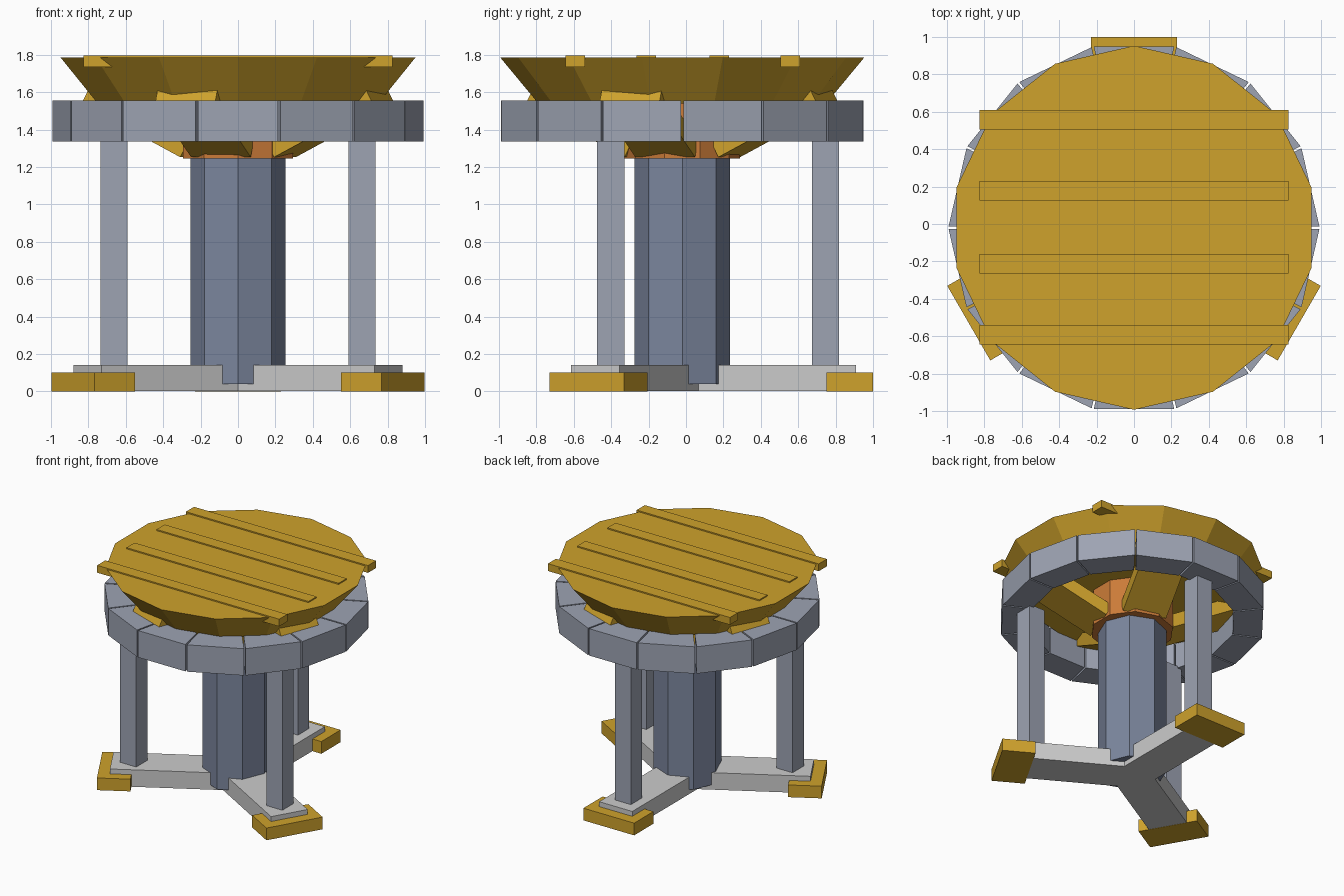
import bpy, bmesh
from math import radians, cos, sin, tan, pi
from mathutils import Matrix, Vector

if "Cube" in bpy.data.objects:
    bpy.data.objects.remove(bpy.data.objects["Cube"])

CY = -0.02  # centre of the radial layout


def material(name, rgb):
    m = bpy.data.materials.new(name)
    m.diffuse_color = (*rgb, 1)
    m.use_nodes = True
    m.node_tree.nodes["Principled BSDF"].inputs["Base Color"].default_value = m.diffuse_color
    return m


GOLD = material("gold_paint", (0.62, 0.36, 0.025))
ORANGE = material("orange_paint", (0.60, 0.20, 0.04))
STEEL = material("blue_steel", (0.20, 0.24, 0.34))
STONE = material("pale_steel", (0.34, 0.37, 0.45))


def finish(name, bm, mat):
    bmesh.ops.recalc_face_normals(bm, faces=bm.faces)
    me = bpy.data.meshes.new(name)
    bm.to_mesh(me)
    bm.free()
    ob = bpy.data.objects.new(name, me)
    bpy.context.collection.objects.link(ob)
    if mat:
        me.materials.append(mat)
    return ob


def box(name, center, size, mat=None, angle=0, pitch=0):
    """Box placed along +x, pitched upward, then turned about the centre axis."""
    bm = bmesh.new()
    bmesh.ops.create_cube(bm, size=1, matrix=Matrix.Diagonal((*size, 1)))
    bm.transform(Matrix.Translation((0, CY, 0)) @ Matrix.Rotation(radians(angle), 4, 'Z')
                 @ Matrix.Translation(center) @ Matrix.Rotation(-radians(pitch), 4, 'Y'))
    return finish(name, bm, mat)


def prism(name, sides, r0, r1, z0, z1, mat, start):
    bm = bmesh.new()
    rings = []
    for r, z in ((r0, z0), (r1, z1)):
        rings.append([bm.verts.new((r * cos(start + i * 2 * pi / sides),
                                    CY + r * sin(start + i * 2 * pi / sides), z))
                      for i in range(sides)])
    for i in range(sides):
        j = (i + 1) % sides
        bm.faces.new((rings[0][i], rings[0][j], rings[1][j], rings[1][i]))
    bm.faces.new(rings[0])
    bm.faces.new(rings[1])
    return finish(name, bm, mat)


# Three-armed base with end feet and upright legs
for i, a in enumerate((90, 210, 330)):
    box(f"base_arm_{i}", (0.465, 0, 0.0705), (0.93, 0.30, 0.139), None, a)
    box(f"foot_{i}", (0.895, 0, 0.05), (0.25, 0.46, 0.10), GOLD, a)
    box(f"leg_{i}", (0.765 * cos(radians(a)), 0.765 * sin(radians(a)), 0.745),
        (0.145, 0.145, 1.21), STONE)

# Central column and collar
prism("column", 8, 0.255, 0.255, 0.04, 1.30, STEEL, 0)
prism("collar", 10, 0.31, 0.31, 1.245, 1.54, ORANGE, pi / 2)

# Segmented ring: wedge blocks with thin gaps
N, R_OUT, R_IN, GAP = 14, 0.968, 0.75, 0.006
for i in range(N):
    ob = box(f"ring_block_{i}", (0, 0, 0), (1, 1, 1), STONE)
    t = tan(pi / N)
    rot = Matrix.Rotation(-pi / 2 + i * 2 * pi / N, 4, 'Z')
    for v in ob.data.vertices:
        r = R_OUT if v.co.x > 0 else R_IN
        s = 1 if v.co.y > CY else -1
        z = 1.555 if v.co.z > 0 else 1.335
        v.co = rot @ Vector((r, s * (r * t - GAP), z)) + Vector((0, CY, 0))

# Sloping support struts
for i, a in enumerate((70, 160, 250, 340)):
    box(f"strut_{i}", (0.525, 0, 1.44), (0.63, 0.34, 0.10), GOLD, a, 27)

# Flared table top and planks
prism("table_top", N, 0.77, 0.973, 1.54, 1.785, GOLD, pi / 2)
for i, y in enumerate((-0.593, -0.213, 0.177, 0.557)):
    box(f"plank_{i}", (0, y - CY, 1.765), (1.65, 0.105, 0.06), GOLD)
